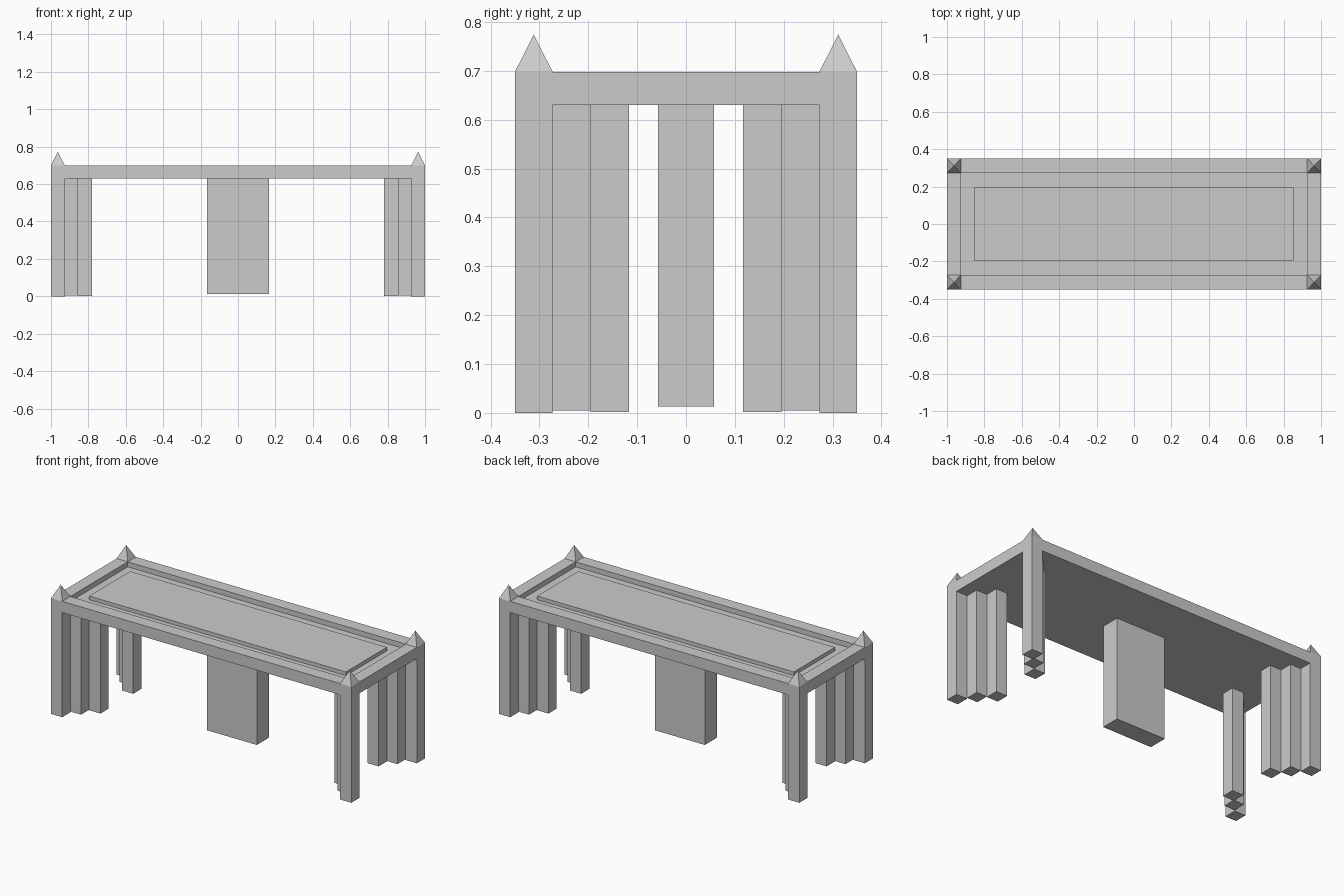
import bpy, bmesh

if "Cube" in bpy.data.objects:
    bpy.data.objects.remove(bpy.data.objects["Cube"])

# Stepped sizes shared by the frame, legs and finials
XS = (1.0, 0.926, 0.855, 0.78)
YS = (0.35, 0.273, 0.195, 0.117)
UNDER, TOP, FLOOR, PANEL = 0.63, 0.698, 0.668, 0.69


def make_object(name, bm, mirror=False):
    bmesh.ops.recalc_face_normals(bm, faces=bm.faces)
    me = bpy.data.meshes.new(name)
    bm.to_mesh(me)
    bm.free()
    ob = bpy.data.objects.new(name, me)
    bpy.context.collection.objects.link(ob)
    if mirror:
        mod = ob.modifiers.new("four_corners", 'MIRROR')
        mod.use_axis = (True, True, False)
        mod.use_mirror_merge = False
    return ob


def add_rect(bm, x0, x1, y0, y1, z):
    return [bm.verts.new((x, y, z)) for x, y in ((x0, y0), (x1, y0), (x1, y1), (x0, y1))]


def bridge(bm, a, b):
    for i in range(4):
        j = (i + 1) % 4
        bm.faces.new((a[i], a[j], b[j], b[i]))


def stack(name, rects, mirror=False):
    """Closed solid from a series of rectangles (x0, x1, y0, y1, z)."""
    bm = bmesh.new()
    loops = [add_rect(bm, *r) for r in rects]
    for a, b in zip(loops, loops[1:]):
        bridge(bm, a, b)
    bm.faces.new(loops[0])
    bm.faces.new(loops[-1])
    return make_object(name, bm, mirror)


def centred(i, z):
    return (-XS[i], XS[i], -YS[i], YS[i], z)


# Table top: rim, sunken channel and raised central panel
stack("table_top", [centred(0, UNDER), centred(0, TOP), centred(1, TOP),
                    centred(1, FLOOR), centred(2, FLOOR), centred(2, PANEL)])

# Legs: three square posts stepping diagonally inward at each corner
for i, (name, foot) in enumerate((("outer_leg", 0.0), ("middle_leg", 0.005), ("inner_leg", 0.002))):
    box = (XS[i + 1], XS[i], YS[i + 1], YS[i])
    stack(name, [box + (foot,), box + (UNDER,)], mirror=True)

# Central pedestal
stack("centre_pedestal", [(-0.165, 0.165, -0.057, 0.057, z) for z in (0.013, UNDER)])

# Pyramid finials on the corners
bm = bmesh.new()
base = add_rect(bm, XS[1], XS[0], YS[1], YS[0], TOP)
tip = bm.verts.new(((XS[0] + XS[1]) / 2, (YS[0] + YS[1]) / 2, 0.774))
bm.faces.new(base)
for i in range(4):
    bm.faces.new((base[i], base[(i + 1) % 4], tip))
make_object("corner_finial", bm, mirror=True)
